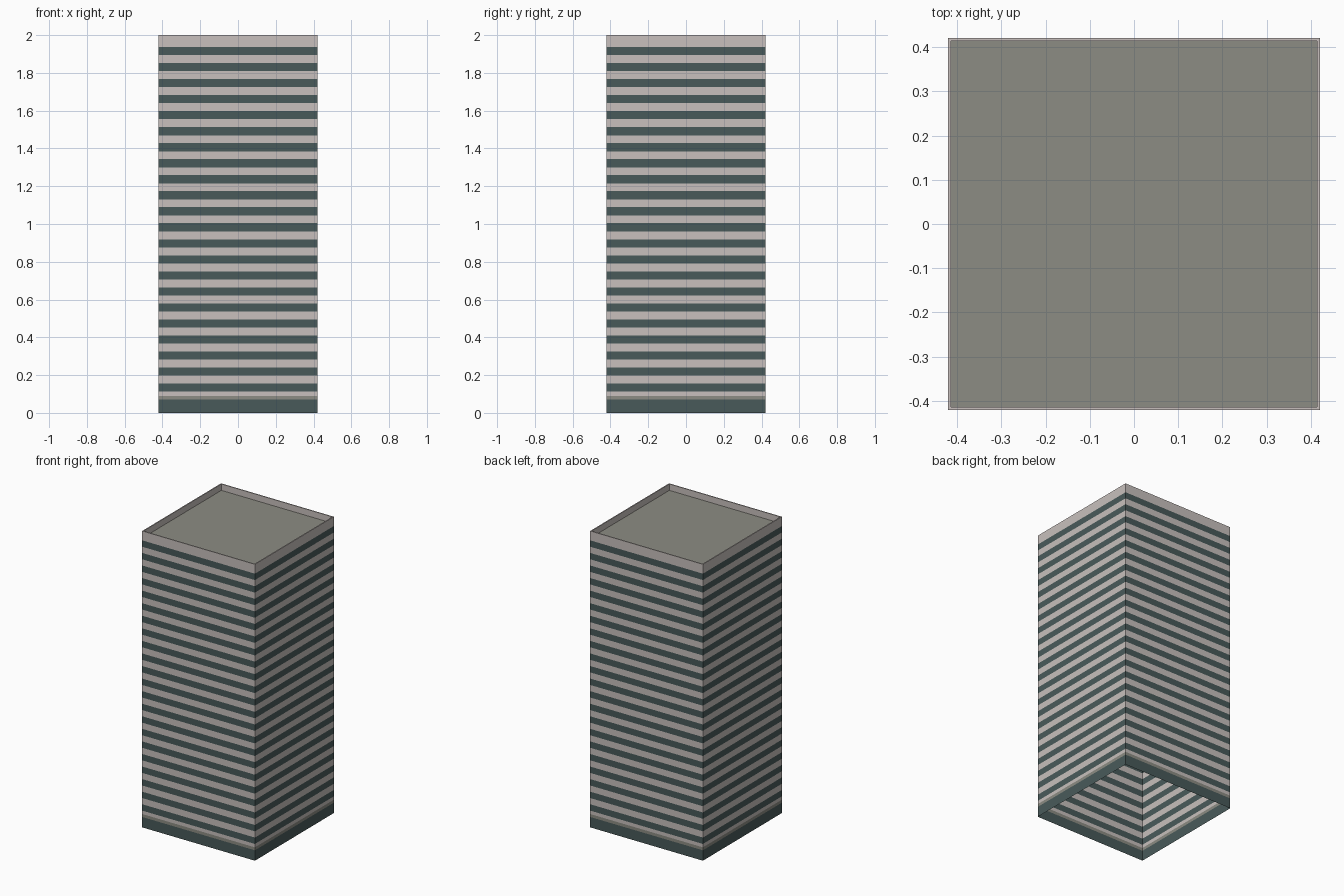
import bpy
import bmesh

cube = bpy.data.objects.get("Cube")
if cube:
    bpy.data.objects.remove(cube, do_unlink=True)

HALF = 0.421          # half the tower's width
INNER = 0.414         # half the width inside the parapet
PITCH = 0.0848        # storey height
GLASS = 0.043         # window band height
STOREYS = 22
FIRST = 0.113         # sill of the lowest window band
BASE_TOP, LEDGE_TOP = 0.07, 0.09
ROOF_Z, TOP = 1.957, 2.0


def material(name, rgb):
    mat = bpy.data.materials.new(name)
    mat.use_nodes = True
    mat.diffuse_color = (*rgb, 1)
    mat.node_tree.nodes["Principled BSDF"].inputs["Base Color"].default_value = (*rgb, 1)
    return mat


concrete = material("pale concrete", (0.58, 0.53, 0.51))
glass = material("dark glass", (0.066, 0.102, 0.102))
grey = material("roof grey", (0.262, 0.262, 0.227))


def ring(bm, half, z):
    return [bm.verts.new((x * half, y * half, z))
            for x, y in ((-1, -1), (1, -1), (1, 1), (-1, 1))]


def loft(bm, profile):
    """Join square rings given as (half width, height) and return the last."""
    rings = [ring(bm, h, z) for h, z in profile]
    for low, high in zip(rings, rings[1:]):
        for i in range(4):
            j = (i + 1) % 4
            bm.faces.new((low[i], low[j], high[j], high[i]))
    return rings[-1]


def finish(name, bm, mat):
    mesh = bpy.data.meshes.new(name)
    bm.to_mesh(mesh)
    bm.free()
    mesh.materials.append(mat)
    obj = bpy.data.objects.new(name, mesh)
    bpy.context.collection.objects.link(obj)


def bands(name, spans, mat):
    bm = bmesh.new()
    for low, high in spans:
        loft(bm, [(HALF, low), (HALF, high)])
    finish(name, bm, mat)


# Ground floor glazing and the ledge above it
bands("ground_floor", [(0, BASE_TOP)], glass)
bands("ledge", [(BASE_TOP, LEDGE_TOP)], grey)

# Window bands alternating with concrete spandrels
sills = [FIRST + i * PITCH for i in range(STOREYS)]
heads = [s + GLASS for s in sills]
bands("window_bands", zip(sills, heads), glass)
bands("spandrels", zip([LEDGE_TOP] + heads[:-1], sills), concrete)

# Parapet: outer face, rim and inner face
bm = bmesh.new()
loft(bm, [(HALF, heads[-1]), (HALF, TOP), (INNER, TOP), (INNER, ROOF_Z)])
finish("parapet", bm, concrete)

# Sunken roof deck
bm = bmesh.new()
bm.faces.new(ring(bm, INNER, ROOF_Z))
finish("roof_deck", bm, grey)
